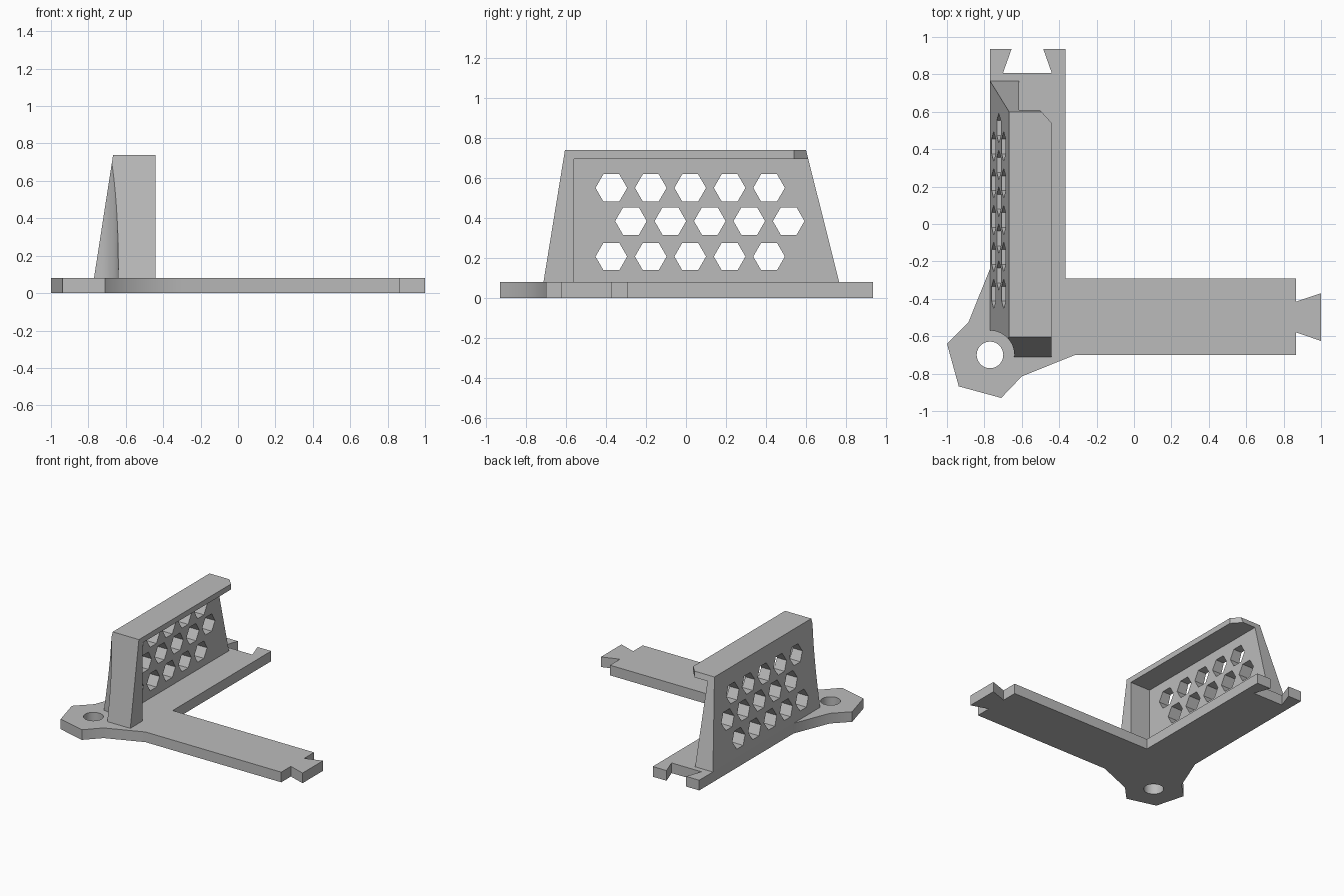
import bpy
import bmesh
from math import cos, sin, pi, radians

if "Cube" in bpy.data.objects:
    bpy.data.objects.remove(bpy.data.objects["Cube"], do_unlink=True)

grey = bpy.data.materials.new("plain grey")
grey.use_nodes = True
colour = (0.5, 0.5, 0.5, 1)
grey.diffuse_color = colour
grey.node_tree.nodes["Principled BSDF"].inputs["Base Color"].default_value = colour


def loft(bm, lower, upper):
    """Closed solid between two matching rings of points."""
    a = [bm.verts.new(p) for p in lower]
    b = [bm.verts.new(p) for p in upper]
    bm.faces.new(a)
    bm.faces.new(b)
    for i in range(len(a)):
        j = (i + 1) % len(a)
        bm.faces.new((a[i], a[j], b[j], b[i]))


def solid(name, pairs):
    bm = bmesh.new()
    for lower, upper in pairs:
        loft(bm, lower, upper)
    bmesh.ops.recalc_face_normals(bm, faces=bm.faces)
    mesh = bpy.data.meshes.new(name)
    bm.to_mesh(mesh)
    bm.free()
    mesh.materials.append(grey)
    ob = bpy.data.objects.new(name, mesh)
    bpy.context.collection.objects.link(ob)
    return ob


def prism(outline, z0, z1):
    return [(x, y, z0) for x, y in outline], [(x, y, z1) for x, y in outline]


def rect(x0, x1, y0, y1):
    return [(x0, y0), (x1, y0), (x1, y1), (x0, y1)]


def circle(x, y, r, n=64):
    return [(x + r * cos(2 * pi * i / n), y + r * sin(2 * pi * i / n)) for i in range(n)]


def cut(target, name, pairs):
    cutter = solid(name, pairs)
    cutter.hide_render = True
    mod = target.modifiers.new(name, "BOOLEAN")
    mod.operation = "DIFFERENCE"
    mod.solver = "EXACT"
    mod.object = cutter
    bpy.context.view_layer.objects.active = target
    bpy.ops.object.modifier_apply(modifier=name)
    bpy.data.objects.remove(cutter, do_unlink=True)


def smooth(ob):
    bpy.ops.object.select_all(action="DESELECT")
    ob.select_set(True)
    bpy.context.view_layer.objects.active = ob
    bpy.ops.object.shade_smooth_by_angle(angle=radians(30))


PLATE = 0.08
TOP = 0.738
HOLE = (-0.77, -0.70)

# L-shaped base with dovetail slot, dovetail tab and screw lug
outline = [
    (-0.77, 0.935), (-0.77, -0.24), (-0.885, -0.525), (-1.0, -0.64),
    (-0.937, -0.868), (-0.71, -0.93), (-0.60, -0.815), (-0.315, -0.70),
    (0.867, -0.70), (0.867, -0.58), (1.0, -0.625), (1.0, -0.37),
    (0.867, -0.415), (0.867, -0.292), (-0.365, -0.292), (-0.365, 0.935),
    (-0.485, 0.935), (-0.44, 0.808), (-0.70, 0.808), (-0.655, 0.935),
]
base = solid("base_plate", [prism(outline, 0, PLATE)])
cut(base, "screw_hole", [prism(circle(*HOLE, 0.071), -0.1, 0.2)])
smooth(base)

# Tapered upright with a front post and a top lip
foot = [(x, y, PLATE) for x, y in rect(-0.77, -0.44, -0.712, 0.765)]
crown = [(x, y, TOP) for x, y in rect(-0.668, -0.44, -0.605, 0.6)]
wall = solid("upright_wall", [(foot, crown)])
cut(wall, "side_recess", [prism(rect(-0.615, 0, -0.56, 1), -0.1, 0.695)])
corner = [(-0.53, 0.64), (-0.40, 0.495), (-0.40, 0.64)]
cut(wall, "lip_chamfer", [prism(corner, 0.6, 0.9)])
cut(wall, "screw_clearance", [prism(circle(*HOLE, 0.13), -0.1, 0.9)])

# Honeycomb openings through the wall
cells = []
for start, height in ((-0.373, 0.55), (-0.275, 0.384), (-0.373, 0.207)):
    for i in range(5):
        ring = circle(start + i * 0.197, height, 0.079, 6)
        cells.append(([(-0.9, y, z) for y, z in ring], [(-0.5, y, z) for y, z in ring]))
cut(wall, "honeycomb", cells)
smooth(wall)
